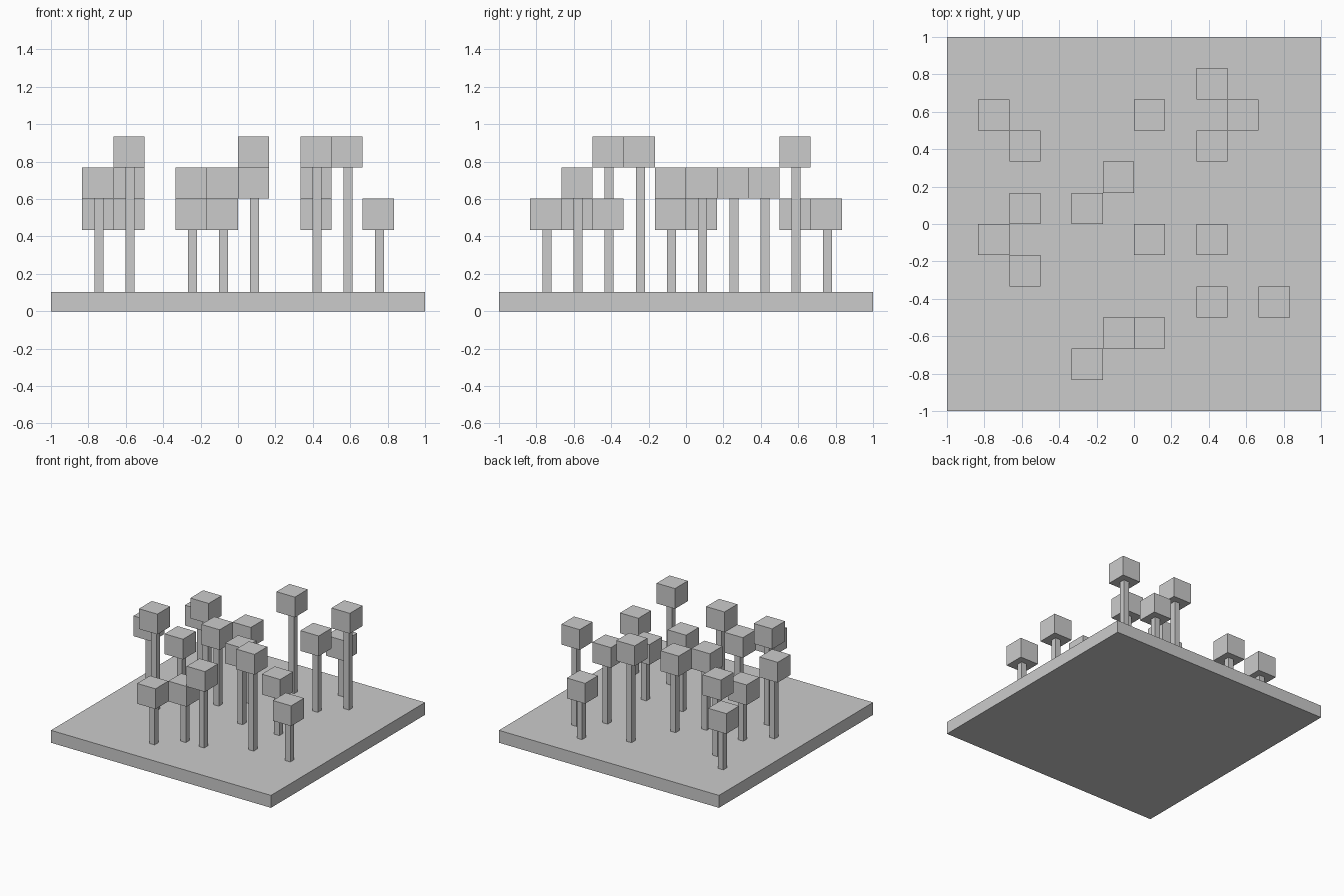
import bpy

old = bpy.data.objects.get("Cube")
if old:
    bpy.data.objects.remove(old, do_unlink=True)

grey = bpy.data.materials.new("light grey")
grey.use_nodes = True
colour = (0.6, 0.6, 0.6, 1)
grey.diffuse_color = colour
grey.node_tree.nodes["Principled BSDF"].inputs["Base Color"].default_value = colour

CELL = 1 / 6      # grid pitch and block size
BASE = 0.102      # slab thickness
STEM = 0.048      # post width


def box(name, x, y, z0, z1, width):
    """Upright square box from z0 to z1."""
    bpy.ops.mesh.primitive_cube_add(size=1, location=(x, y, (z0 + z1) / 2))
    ob = bpy.context.object
    ob.name = name
    ob.scale = (width, width, z1 - z0)
    bpy.ops.object.transform_apply(location=False, rotation=False, scale=True)
    ob.data.materials.append(grey)


# Ground slab
box("ground_slab", 0, 0, 0, BASE, 2)

# Grid cells of the trees, grouped by height in cells
trees = {
    2: [(-5, 3), (-4, 0), (2, 4), (2, -1), (4, -3), (-1, -4), (-2, -5)],
    3: [(-4, 2), (-2, 0), (-5, -1), (-1, 1), (0, -1), (2, 2), (0, -4)],
    4: [(-4, -2), (0, 3), (3, 3), (2, -3)],
}

# Each tree is a thin trunk with a cube crown
for height, cells in trees.items():
    for i, j in cells:
        x, y = (i + 0.5) * CELL, (j + 0.5) * CELL
        bottom = BASE + height * CELL
        box("trunk", x + 0.006, y + 0.006, BASE, bottom, STEM)
        box("crown", x, y, bottom, bottom + CELL, CELL)
